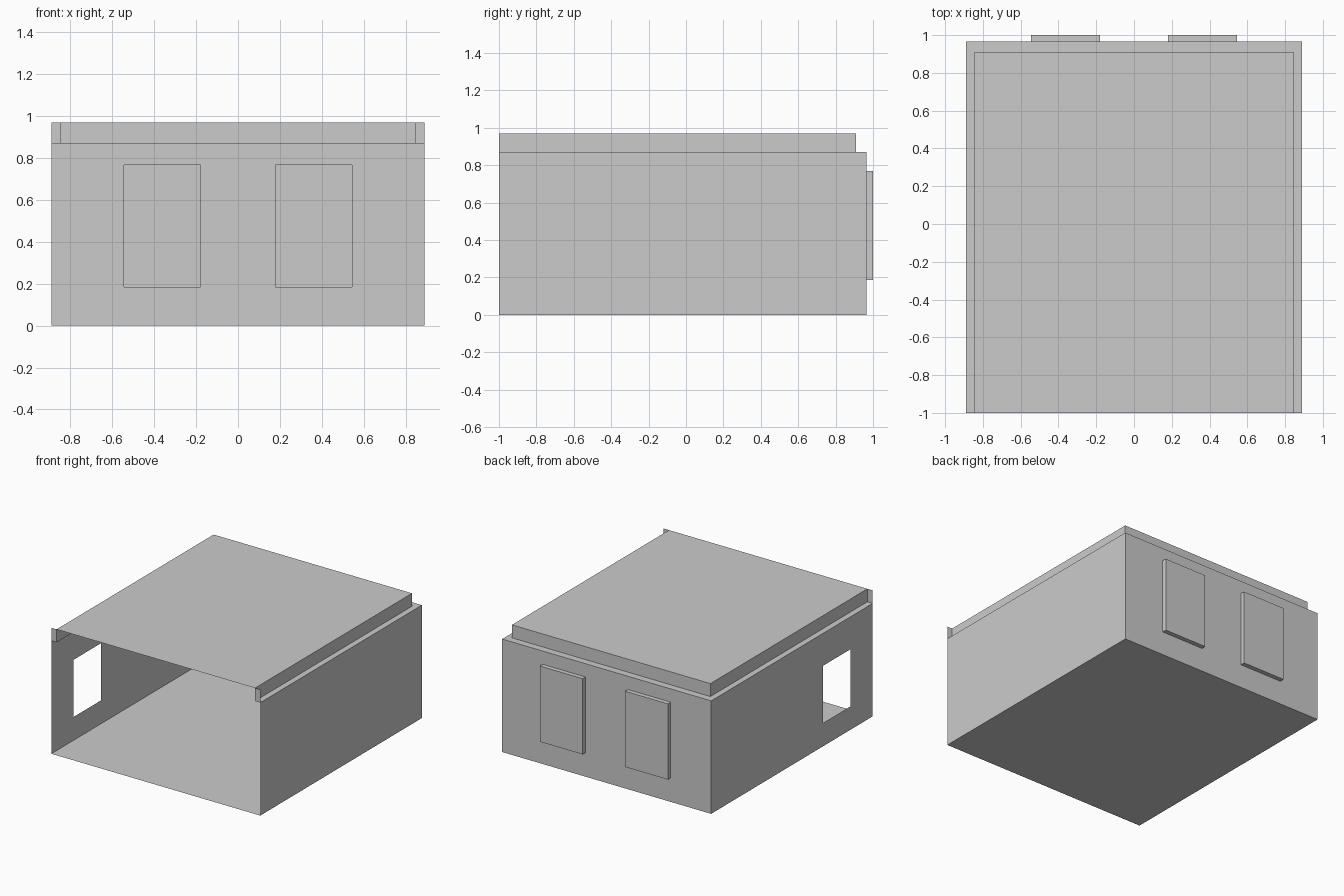
import bpy

if "Cube" in bpy.data.objects:
    bpy.data.objects.remove(bpy.data.objects["Cube"])

W, F, B, H = 0.89, -1.0, 0.965, 0.87      # half width, front, back, wall height
TW, TB, TH = 0.845, 0.91, 0.97            # raised ceiling half width, back, height


def make(name, quads):
    """Build one object from quads, welding shared corners."""
    index, faces = {}, []
    for q in quads:
        faces.append([index.setdefault(tuple(round(c, 4) for c in p), len(index)) for p in q])
    me = bpy.data.meshes.new(name)
    me.from_pydata(list(index), [], faces)
    ob = bpy.data.objects.new(name, me)
    bpy.context.collection.objects.link(ob)
    return ob


def sheet(us, vs, place, holes=()):
    """Flat grid of quads over us x vs, leaving out the hole cells."""
    return [[place(us[i], vs[j]), place(us[i + 1], vs[j]),
             place(us[i + 1], vs[j + 1]), place(us[i], vs[j + 1])]
            for i in range(len(us) - 1) for j in range(len(vs) - 1)
            if (i, j) not in holes]


# floor, facing down
make("floor", sheet([-W, W], [F, B], lambda x, y: (-x, y, 0)))

# side walls, the left one with a window opening near the front
make("right_wall", sheet([F, B], [0, H], lambda y, z: (W, y, z)))
make("left_wall", sheet([-B, 0.393, 0.73, -F], [0, 0.18, 0.62, H],
                        lambda u, z: (-W, -u, z), {(1, 1)}))

# back wall with two niches pushed outward
xs, zs = [-W, -0.545, -0.18, 0.18, 0.545, W], [0, 0.185, 0.768, H]
make("back_wall", sheet(xs, zs, lambda x, z: (-x, B, z), {(1, 1), (3, 1)}))
z0, z1 = zs[1], zs[2]
for side, (a, b) in (("left", xs[1:3]), ("right", xs[3:5])):
    loop = [(a, z0), (b, z0), (b, z1), (a, z1)]
    quads = [[(x, 1.0, z) for x, z in reversed(loop)]]
    for (xa, za), (xb, zb) in zip(loop, loop[1:] + loop[:1]):
        quads.append([(xa, B, za), (xb, B, zb), (xb, 1.0, zb), (xa, 1.0, za)])
    make(side + "_niche", quads)

# ledge running round the sides and back at wall height
make("ceiling_ledge", sheet([-W, -TW, TW, W], [F, TB, B],
                            lambda x, y: (x, y, H), {(1, 0)}))

# raised ceiling, open at the front
make("raised_ceiling",
     sheet([-TW, TW], [F, TB], lambda x, y: (x, y, TH))
     + sheet([F, TB], [H, TH], lambda y, z: (TW, y, z))
     + sheet([-TB, -F], [H, TH], lambda u, z: (-TW, -u, z))
     + sheet([-TW, TW], [H, TH], lambda x, z: (-x, TB, z)))

# small front plates closing the ends of the ledge
for side, a, b in (("left", -W, -TW), ("right", TW, W)):
    make(side + "_front_plate", sheet([a, b], [H, TH], lambda x, z: (x, F, z)))
